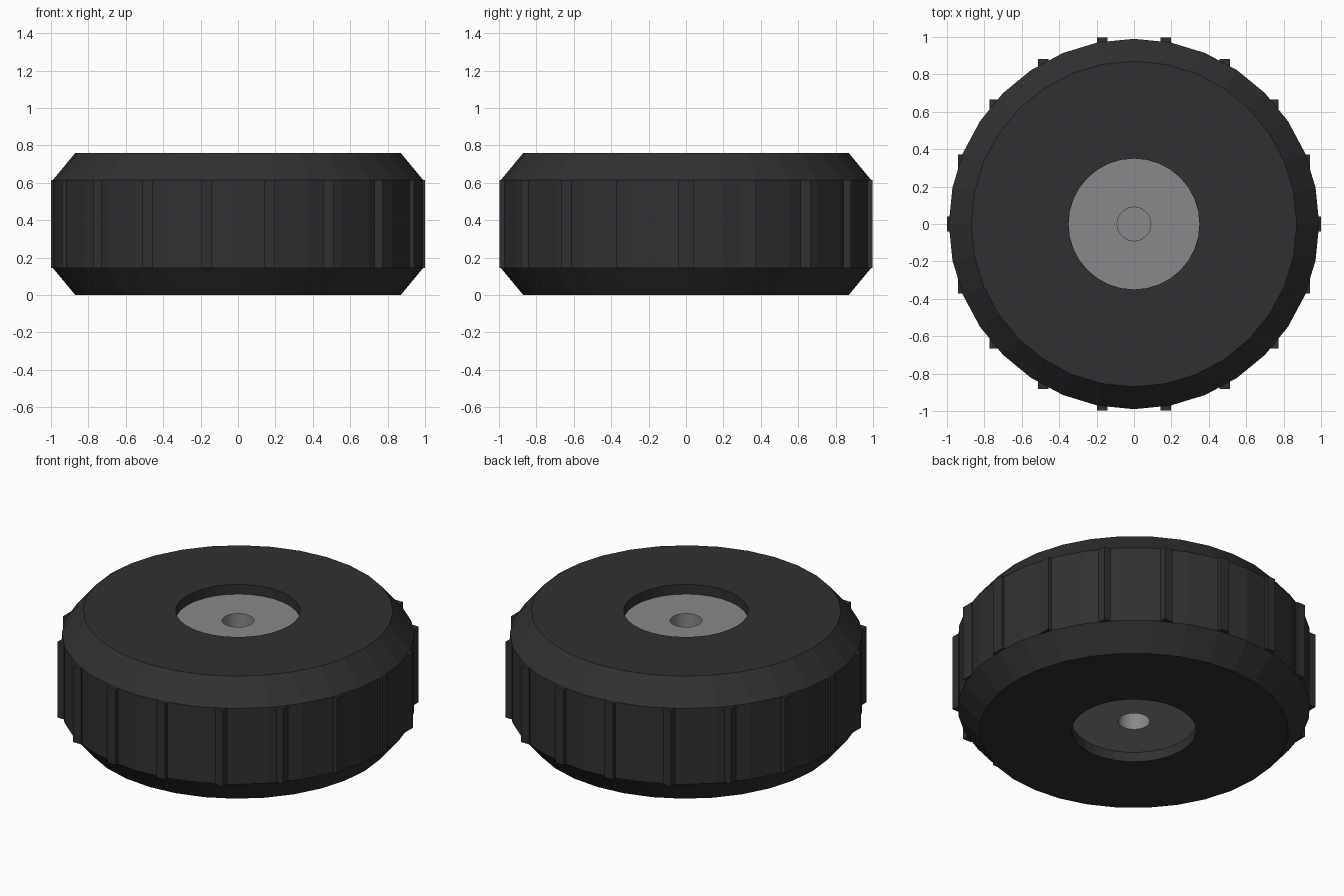
import bpy, bmesh
from math import sin, cos, pi, radians

if "Cube" in bpy.data.objects:
    bpy.data.objects.remove(bpy.data.objects["Cube"])

SEGMENTS = 32


def material(name, colour):
    mat = bpy.data.materials.new(name)
    mat.diffuse_color = (*colour, 1)
    mat.use_nodes = True
    mat.node_tree.nodes["Principled BSDF"].inputs["Base Color"].default_value = mat.diffuse_color
    return mat


def add_object(name, bm, mat):
    bmesh.ops.recalc_face_normals(bm, faces=bm.faces)
    mesh = bpy.data.meshes.new(name)
    bm.to_mesh(mesh)
    bm.free()
    mesh.materials.append(mat)
    obj = bpy.data.objects.new(name, mesh)
    bpy.context.collection.objects.link(obj)
    return obj


def lathe(name, profile, mat, closed):
    """Turn a (radius, z) profile about z; an open profile gets capped ends."""
    bm = bmesh.new()
    angles = [2 * pi * i / SEGMENTS for i in range(SEGMENTS)]
    rings = [[bm.verts.new((r * cos(a), r * sin(a), z)) for a in angles]
             for r, z in profile]
    pairs = list(zip(rings, rings[1:]))
    if closed:
        pairs.append((rings[-1], rings[0]))
    else:
        bm.faces.new(rings[0])
        bm.faces.new(rings[-1])
    for low, high in pairs:
        for i in range(SEGMENTS):
            j = (i + 1) % SEGMENTS
            bm.faces.new((low[i], low[j], high[j], high[i]))
    return add_object(name, bm, mat)


rubber = material("rubber", (0.03, 0.03, 0.033))
metal = material("metal", (0.25, 0.25, 0.26))

# Tyre: chamfered ring with an open centre
lathe("tyre", [(0.35, 0), (0.87, 0), (0.99, 0.145), (0.99, 0.615),
               (0.87, 0.76), (0.35, 0.76)], rubber, True)

# Hub: recessed disc with a blind axle hole on each side
lathe("hub", [(0.09, 0.26), (0.09, 0.06), (0.35, 0.06),
              (0.35, 0.70), (0.09, 0.70), (0.09, 0.50)], metal, False)

# Tread blocks: 18 upright bars, all aligned with the axes
bm = bmesh.new()
for k in range(18):
    a = radians(20 * k)
    verts = bmesh.ops.create_cube(bm, size=1)["verts"]
    bmesh.ops.scale(bm, vec=(0.056, 0.08, 0.47), verts=verts)
    bmesh.ops.translate(bm, vec=(0.972 * cos(a), 0.972 * sin(a), 0.38), verts=verts)
add_object("tread_blocks", bm, rubber)
